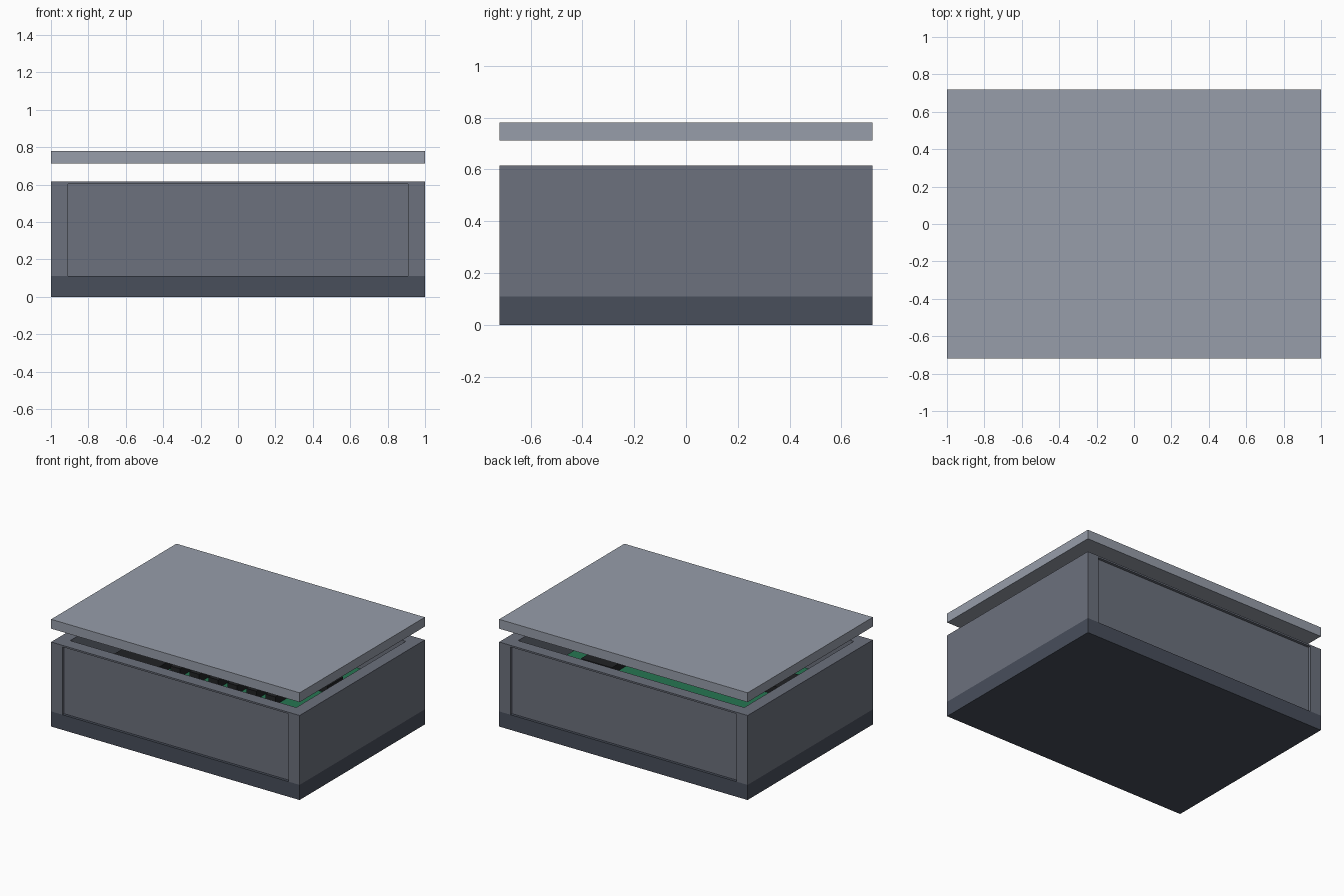
import bpy, bmesh

if "Cube" in bpy.data.objects:
    bpy.data.objects.remove(bpy.data.objects["Cube"])

W, D = 1.0, 0.72          # half width and half depth of the case
T = 0.09                  # wall thickness


def material(name, rgb):
    m = bpy.data.materials.new(name)
    m.diffuse_color = (*rgb, 1)
    m.use_nodes = True
    m.node_tree.nodes["Principled BSDF"].inputs["Base Color"].default_value = m.diffuse_color
    return m


LID = material("lid_grey", (0.31, 0.34, 0.40))
WALL = material("wall_grey", (0.15, 0.165, 0.205))
BASE = material("base_grey", (0.065, 0.077, 0.105))
GREEN = material("board_green", (0.02, 0.18, 0.085))
BLACK = material("chip_black", (0.015, 0.016, 0.018))


def finish(bm, name, mat):
    bmesh.ops.recalc_face_normals(bm, faces=bm.faces)
    me = bpy.data.meshes.new(name)
    bm.to_mesh(me)
    bm.free()
    me.materials.append(mat)
    ob = bpy.data.objects.new(name, me)
    bpy.context.collection.objects.link(ob)
    return ob


def box(name, x0, x1, y0, y1, z0, z1, mat):
    bm = bmesh.new()
    bmesh.ops.create_cube(bm, size=1)
    for v in bm.verts:
        v.co.x = x0 if v.co.x < 0 else x1
        v.co.y = y0 if v.co.y < 0 else y1
        v.co.z = z0 if v.co.z < 0 else z1
    return finish(bm, name, mat)


def frame(name, hx, hy, t, z0, z1, mat):
    """Rectangular ring with a square cross-section."""
    bm = bmesh.new()
    section = [(0, z0), (0, z1), (t, z1), (t, z0)]
    rings = [[bm.verts.new((sx * (hx - i), sy * (hy - i), z)) for i, z in section]
             for sx, sy in ((-1, -1), (1, -1), (1, 1), (-1, 1))]
    for a in range(4):
        p, q = rings[a], rings[(a + 1) % 4]
        for k in range(4):
            n = (k + 1) % 4
            bm.faces.new((p[k], q[k], q[n], p[n]))
    return finish(bm, name, mat)


# Case: base slab, lifted lid and top rim
box("base", -W, W, -D, D, 0, 0.11, BASE)
box("lid", -W, W, -D, D, 0.712, 0.78, LID)
frame("top_rim", W, D, T, 0.603, 0.615, WALL)

# Walls: full-depth sides, slightly recessed front and back panels
for s, side in ((-1, "left"), (1, "right")):
    xs = sorted((s * W, s * (W - T)))
    box(side + "_wall", *xs, -D, D, 0.11, 0.603, WALL)
for s, side in ((-1, "front"), (1, "back")):
    ys = sorted((s * (D - 0.02), s * (D - T)))
    box(side + "_panel", -W + T, W - T, *ys, 0.11, 0.603, WALL)

# Circuit board on four standoffs
TOP = 0.37
box("circuit_board", -0.82, 0.82, -0.54, 0.54, TOP - 0.04, TOP, GREEN)
for sx in (-1, 1):
    for sy in (-1, 1):
        bm = bmesh.new()
        bmesh.ops.create_cone(bm, cap_ends=True, segments=16, radius1=0.04,
                              radius2=0.04, depth=TOP - 0.15)
        bmesh.ops.translate(bm, verts=bm.verts, vec=(sx * 0.72, sy * 0.45, TOP / 2 + 0.035))
        finish(bm, "standoff", WALL)

# Chips and the row of dark bars on the board
box("large_chip", -0.78, -0.42, -0.32, -0.08, TOP, TOP + 0.06, BLACK)
box("small_chip", 0.40, 0.65, 0.10, 0.28, TOP, TOP + 0.05, BLACK)
for i in range(6):
    x = -0.33 + i * 0.153
    box("component_bar", x - 0.04, x + 0.04, -0.25, -0.08, TOP, TOP + 0.06, BLACK)
